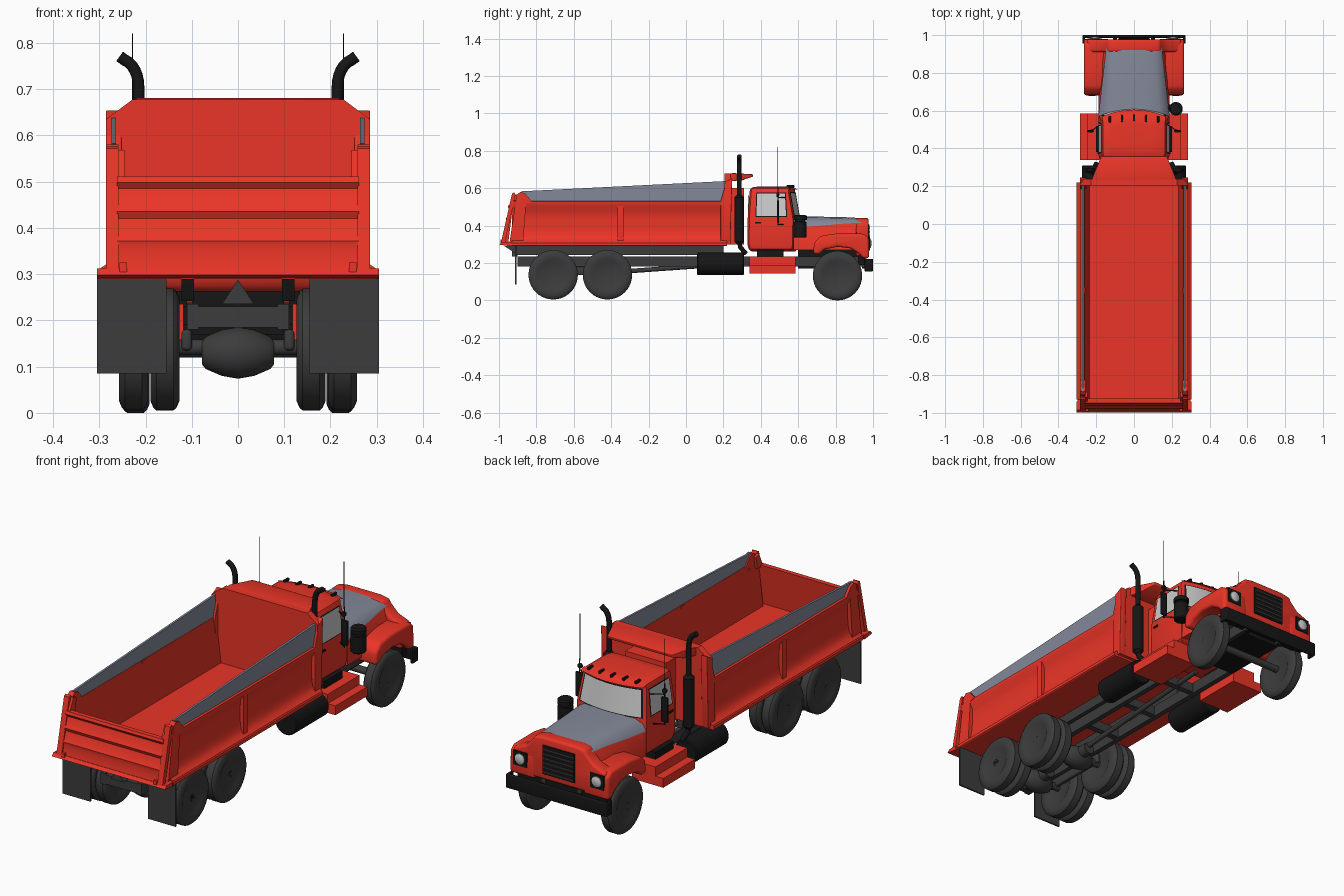
import bpy, bmesh, math
from mathutils import Vector

if "Cube" in bpy.data.objects:
    bpy.data.objects.remove(bpy.data.objects["Cube"])

def material(name, c):
    m = bpy.data.materials.new(name)
    m.diffuse_color = (*c, 1)
    m.use_nodes = True
    m.node_tree.nodes["Principled BSDF"].inputs["Base Color"].default_value = m.diffuse_color
    return m

RED = material("red paint", (0.83, 0.035, 0.02))
SLATE = material("slate", (0.23, 0.25, 0.32))
DARK = material("dark rubber", (0.045, 0.045, 0.045))
BLACK = material("black", (0.008, 0.008, 0.008))
GLASS = material("pale glass", (0.6, 0.6, 0.6))

def finish(name, bm, mat, bevel=0, mirror=False, seg=3):
    bmesh.ops.remove_doubles(bm, verts=bm.verts, dist=1e-5)
    bmesh.ops.recalc_face_normals(bm, faces=bm.faces)
    if bevel:
        es = [e for e in bm.edges if e.is_manifold and e.calc_face_angle(0) > 0.6]
        bmesh.ops.bevel(bm, geom=es, offset=bevel, segments=seg, profile=0.5, affect='EDGES', clamp_overlap=True)
    for f in bm.faces:
        f.smooth = True
    for e in bm.edges:
        if e.is_manifold and e.calc_face_angle(0) > 0.62:
            e.smooth = False
    me = bpy.data.meshes.new(name)
    bm.to_mesh(me)
    bm.free()
    me.materials.append(mat)
    ob = bpy.data.objects.new(name, me)
    bpy.context.collection.objects.link(ob)
    if mirror:
        mod = ob.modifiers.new("Mirror", 'MIRROR')
        mod.use_mirror_merge = False
    return ob

def loft(name, rings, mat, bevel=0, mirror=False, closed=True, caps=True):
    bm = bmesh.new()
    vs = [[bm.verts.new(p) for p in r] for r in rings]
    n = len(vs[0])
    for a, b in zip(vs, vs[1:]):
        for i in range(n if closed else n - 1):
            j = (i + 1) % n
            bm.faces.new((a[i], a[j], b[j], b[i]))
    if caps and closed:
        bm.faces.new(vs[0])
        bm.faces.new(vs[-1])
    return finish(name, bm, mat, bevel, mirror)

def prism_x(name, yz, x0, x1, mat, bevel=0, mirror=False, sx=lambda y, z: 1):
    return loft(name, [[(x * sx(y, z), y, z) for y, z in yz] for x in (x0, x1)], mat, bevel, mirror)

def prism_y(name, xz, y0, y1, mat, bevel=0, mirror=False):
    return loft(name, [[(x, y, z) for x, z in xz] for y in (y0, y1)], mat, bevel, mirror)

def box(name, x0, x1, y0, y1, z0, z1, mat, bevel=0, mirror=False):
    return prism_x(name, [(y0, z0), (y1, z0), (y1, z1), (y0, z1)], x0, x1, mat, bevel, mirror)

def lathe(name, c, axis, prof, mat, mirror=False, n=32):
    k = 'xyz'.index(axis)
    rings = []
    for a, r in prof:
        ring = []
        for i in range(n):
            p = Vector(c)
            p[k] += a
            p[(k + 1) % 3] += r * math.cos(2 * math.pi * i / n)
            p[(k + 2) % 3] += r * math.sin(2 * math.pi * i / n)
            ring.append(p)
        rings.append(ring)
    return loft(name, rings, mat, 0, mirror)

def cyl(name, c, axis, r, h, mat, mirror=False, n=24):
    b = min(r, h) * 0.08
    return lathe(name, c, axis, [(-h/2, r - b), (-h/2 + b, r), (h/2 - b, r), (h/2, r - b)], mat, mirror, n)

def tube(name, pts, r, mat, mirror=False, n=12):
    pts = [Vector(p) for p in pts]
    rings = []
    for i, p in enumerate(pts):
        t = (pts[min(i + 1, len(pts) - 1)] - pts[max(i - 1, 0)]).normalized()
        u = t.cross(Vector((0, 1, 0.013))).normalized()
        v = t.cross(u)
        rings.append([p + r * (math.cos(a) * u + math.sin(a) * v) for a in [2 * math.pi * k / n for k in range(n)]])
    return loft(name, rings, mat, 0, mirror)

# Wheels and axles
TYRE = [(-.026, .076), (-.031, .085), (-.031, .112), (-.025, .126), (-.018, .132), (.018, .132), (.025, .126), (.031, .112), (.031, .085), (.026, .076)]
HUB = [(-.02, 0), (-.02, .078), (.024, .078), (.012, .068), (.006, .04), (.02, .034), (.026, .02), (.026, 0)]
for label, y, xs in (("rear", -.71, (.158, .226)), ("middle", -.42, (.158, .226)), ("front", .81, (.222,))):
    zc = .132 if label == "front" else .137
    for i, x in enumerate(xs):
        lathe(f"{label}_tyre_{i}", (x, y, zc), 'x', TYRE, DARK, True, 40)
        lathe(f"{label}_hub_{i}", (x, y, zc), 'x', HUB, BLACK, True)
    cyl(f"{label}_axle", (0, y, zc + .005), 'x', .017, .40, DARK)
    if label != "front":
        lathe(f"{label}_differential", (0, y, .13), 'x', [(-.078, .025), (-.07, .035), (-.035, .05), (0, .056), (.035, .05), (.07, .035), (.078, .025)], DARK)
        cyl(f"{label}_pinion", (0, y + .06, .14), 'y', .03, .07, DARK)
box("walking_beam", .1, .122, -.74, -.39, .135, .18, DARK, .008, True)
tube("drive_shaft", [(0, -.7, .15), (0, -.4, .15), (0, .45, .21)], .012, DARK)

# Chassis frame
box("frame_rail", .085, .11, -.9, .96, .18, .235, DARK, 0, True)
for i, y in enumerate((-.9, -.565, -.25, .02, .3, .58)):
    box(f"cross_member_{i}", -.1, .1, y, y + .03, .185, .23, DARK)
prism_x("bed_subframe", [(-.97, .29), (-.9, .242), (.2, .242), (.2, .29)], .095, .122, DARK, 0, True)
prism_y("bed_hinge_plate", [(-.035, .235), (.035, .235), (0, .288)], -.93, -.9, DARK)
box("mud_flap", .155, .305, -.915, -.907, .085, .29, DARK, 0, True)
box("engine", -.1, .1, .6, .93, .17, .3, BLACK)
box("front_apron", -.24, .24, .92, .955, .19, .25, BLACK)

# Fuel tanks and steps
cyl("side_tank", (.215, .185, .195), 'y', .06, .25, BLACK, True, 32)
box("lower_step", .118, .287, .34, .585, .145, .19, RED, 0, True)
box("upper_step", .118, .245, .34, .585, .185, .235, RED, 0, True)
box("step_bracket", .11, .2, .38, .52, .23, .27, BLACK, 0, True)

# Dump bed floor and side walls
box("bed_floor", -.3, .3, -.95, .22, .29, .312, RED)
prism_y("bed_side_wall", [(.3, .29), (.305, .293), (.305, .308), (.284, .322), (.272, .345), (.267, .385), (.266, .44), (.270, .485), (.285, .508),
        (.285, .53), (.262, .534), (.235, .312)], -.93, .22, RED, 0, True)
prism_x("bed_side_rib", [(-.365, .31), (-.335, .31), (-.335, .53), (-.365, .53)], .26, .285, RED, 0, True)
prism_x("bed_front_post", [(.185, .3), (.237, .3), (.247, .655), (.215, .637), (.185, .53)], .252, .286, RED, .003, True)
prism_x("bed_rear_post", [(-.945, .3), (-.905, .565), (-.885, .58), (-.86, .572), (-.825, .53), (-.855, .52), (-.87, .32), (-.87, .3)], .258, .286, RED, 0, True)
prism_x("side_board", [(-.885, .583), (.215, .638), (.215, .53), (-.84, .53)], .264, .274, SLATE, 0, True)

# Headboard and cab guard
prism_y("headboard", [(-.285, .3), (.285, .3), (.285, .635), (.228, .678), (-.228, .678), (-.285, .635)], .205, .237, RED)
prism_x("cab_guard", [(.21, .635), (.21, .672), (.25, .681), (.36, .674), (.357, .662), (.3, .642)], -.228, .228, RED, .003,
        sx=lambda y, z: 1 - .24 * max(0, y - .23) / .13)
box("hoist_housing", -.11, .11, .23, .31, .3, .6, RED)

# Tailgate: corrugated panel, side arms, bottom lip
prism_x("tailgate", [(-.983, .31), (-.972, .355), (-.976, .372), (-.967, .385), (-.957, .42), (-.964, .435), (-.954, .45), (-.944, .485),
        (-.953, .498), (-.948, .511), (-.925, .511), (-.95, .31)], -.262, .262, RED)
prism_x("tailgate_arm", [(-.99, .305), (-.968, .305), (-.912, .565), (-.918, .577), (-.93, .572)], .258, .286, RED, 0, True)
prism_x("tailgate_hinge", [(-.945, .5), (-.9, .5), (-.89, .56), (-.915, .568)], .246, .26, RED, 0, True)
prism_x("rear_lip", [(-.998, .298), (-.94, .29), (-.94, .312), (-.985, .312)], -.305, .305, RED)
box("tailgate_latch", .24, .256, -.992, -.975, .305, .325, RED, 0, True)

# Cab: stacked sections with a bowed front
def front_y(t, yf):
    return yf - .035 * t * t

def cab_ring(z, w, yb, yf):
    ts = [i / 6 - 1 for i in range(13)]
    return [(w * t, front_y(t, yf), z) for t in ts] + [(w, yb + .03, z), (w - .009, yb + .009, z), (w - .03, yb, z),
            (-w + .03, yb, z), (-w + .009, yb + .009, z), (-w, yb + .03, z)]

loft("cab", [cab_ring(*s) for s in ((.262, .165, .35, .585), (.275, .182, .335, .6), (.3, .187, .328, .605), (.44, .187, .33, .606),
     (.582, .17, .34, .582), (.597, .165, .345, .585), (.606, .15, .36, .572), (.61, .1, .4, .54))], RED)

def cab_w(z):
    return .187 - max(0, z - .44) * .12

def windscreen(name, z0, z1, tm, off, mat):
    loft(name, [[(cab_w(z) * tm * t, front_y(tm * t, .606 - (z - .44) * .169) + off, z) for t in [i / 6 - 1 for i in range(13)]]
                for z in (z0, z1)], mat, closed=False)

def side_pane(name, yz, off, mat):
    bm = bmesh.new()
    bm.faces.new([bm.verts.new((cab_w(z) + off, y, z)) for y, z in yz])
    finish(name, bm, mat, mirror=True)

windscreen("windscreen_seal", .447, .58, .92, .002, BLACK)
windscreen("windscreen", .452, .575, .88, .004, GLASS)
side_pane("door_window_seal", [(.371, .446), (.541, .446), (.534, .576), (.376, .576)], .0015, BLACK)
side_pane("door_window", [(.376, .451), (.535, .451), (.529, .571), (.381, .571)], .003, GLASS)
box("rear_window", -.11, .11, .331, .337, .46, .56, GLASS)
loft("sun_visor", [[(.168 * t, front_y(t, y), z) for t in [i / 6 - 1 for i in range(13)]] for y, z in ((.578, .6), (.605, .592))], RED, closed=False)
for i in range(5):
    x = (i - 2) * .064
    box(f"roof_light_{i}", x - .006, x + .006, .545 - abs(i - 2) * .004, .58 - abs(i - 2) * .004, .602, .616, BLACK, .003)
box("door_handle", .185, .193, .37, .4, .41, .418, BLACK, 0, True)

# Bonnet: red body with slate top panel
def bonnet(y, w, zt, drop, lift=0):
    half = [(w * .4, zt), (w * .72, zt - .006), (w * .9, zt - drop * .45), (w, zt - drop)]
    half = [(x + lift * .7, z + lift) for x, z in half]
    return [(-x, y, z) for x, z in reversed(half)] + [(x, y, z) for x, z in half]

STATIONS = ((.575, .186, .447, .06), (.7, .172, .445, .05), (.85, .155, .442, .034), (.935, .146, .437, .025))
loft("bonnet_body", [bonnet(*s) + [(.187, s[0], .27), (-.187, s[0], .27)] for s in STATIONS], RED)
loft("bonnet_top", [bonnet(*s, .003) for s in STATIONS], SLATE, closed=False)

# Nose, fenders, grille, lights
prism_y("nose", [(-.24, .235), (.24, .235), (.25, .35), (.185, .375), (.15, .41), (.135, .434), (.09, .441),
        (-.09, .441), (-.135, .434), (-.15, .41), (-.185, .375), (-.25, .35)], .91, .977, RED, .012)
prism_x("fender", [(.68, .25), (.685, .31), (.72, .345), (.8, .357), (.95, .357), (.978, .335), (.98, .225), (.945, .225),
        (.925, .25), (.88, .278), (.81, .287), (.74, .272), (.71, .245)], .13, .266, RED, .014, True)
box("grille", -.085, .085, .97, .982, .265, .405, BLACK)
for i in range(6):
    box(f"grille_bar_{i}", -.08, .08, .981, .985, .275 + i * .022, .281 + i * .022, DARK)
box("headlight_housing", .17, .245, .97, .983, .27, .34, BLACK, 0, True)
lathe("headlight", (.207, .983, .305), 'y', [(-.005, .027), (.003, .025), (.008, .014), (.009, 0)], GLASS, True, 24)

# Front bumper with folded ends
box("front_bumper", -.272, .272, .985, 1.0, .155, .222, BLACK, .004)
box("bumper_end", .26, .272, .955, .995, .155, .222, BLACK, .003, True)
box("bumper_bracket", .09, .11, .94, .99, .17, .21, BLACK, 0, True)

# Exhaust stacks
bend = [(.215 + .04 * (1 - math.cos(a)), .285, .705 + .06 * math.sin(a)) for a in [i * .22 for i in range(7)]]
tube("exhaust_pipe", [(.2, .32, .25), (.213, .29, .285), (.215, .285, .32), (.215, .285, .6)] + bend + [(.256, .285, .771)], .0125, BLACK, True, 16)
lathe("exhaust_muffler", (.215, .285, .435), 'z', [(-.135, .012), (-.12, .026), (.115, .026), (.13, .012)], BLACK, True, 24)

# Air cleaner on the right side
lathe("air_cleaner", (.222, .61, .395), 'z', [(-.06, .03), (-.055, .035), (.025, .035), (.026, .027), (.035, .027), (.036, .036), (.055, .036), (.062, .028)], BLACK)
tube("air_duct", [(.222, .61, .38), (.15, .62, .38)], .018, BLACK)

# Mirrors and aerials
box("mirror", .213, .248, .486, .497, .415, .535, BLACK, .003, True)
for i, z in enumerate((.405, .55)):
    tube(f"mirror_arm_{i}", [(.17, .53, z), (.23, .492, z)], .003, BLACK, True, 6)
tube("mirror_post", [(.23, .492, .4), (.23, .492, .6)], .003, BLACK, True, 6)
lathe("round_mirror", (.228, .49, .565), 'y', [(-.006, .012), (.004, .012), (.01, 0)], BLACK, True, 16)
tube("aerial", [(.228, .49, .59), (.228, .49, .82)], .0013, BLACK, True, 6)
